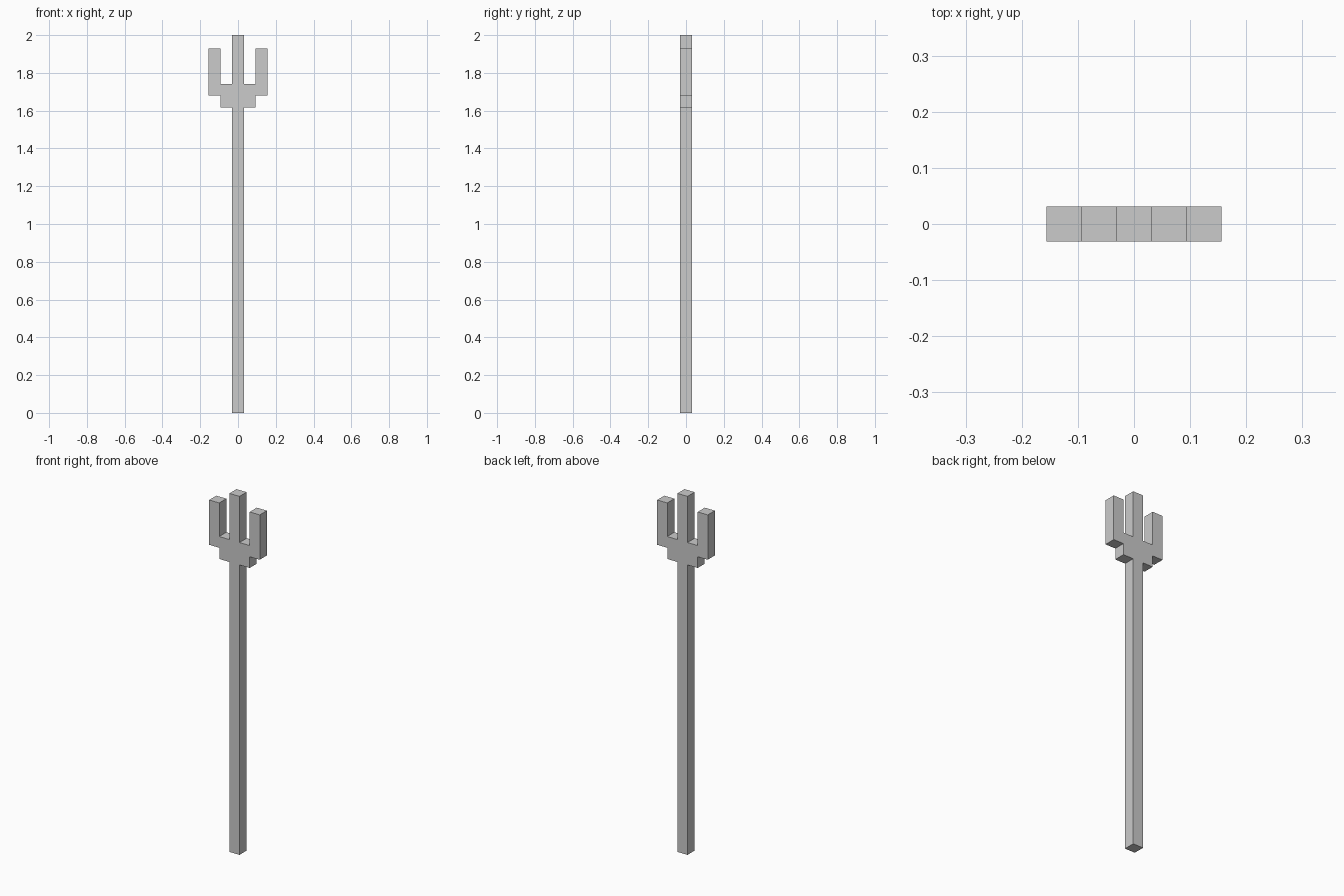
import bpy
import bmesh
from mathutils import Vector

if "Cube" in bpy.data.objects:
    bpy.data.objects.remove(bpy.data.objects["Cube"])

U = 0.0625          # thickness of every bar
H = U / 2
PRONG_TOP = 1.93


def box(name, x0, x1, z0, z1):
    """Square-edged bar of thickness U, centred on y = 0."""
    bm = bmesh.new()
    bmesh.ops.create_cube(bm, size=1)
    bmesh.ops.scale(bm, vec=(x1 - x0, U, z1 - z0), verts=bm.verts)
    bmesh.ops.translate(bm, vec=Vector(((x0 + x1) / 2, 0, (z0 + z1) / 2)), verts=bm.verts)
    mesh = bpy.data.meshes.new(name)
    bm.to_mesh(mesh)
    bm.free()
    obj = bpy.data.objects.new(name, mesh)
    bpy.context.collection.objects.link(obj)
    return obj


# Shaft running up into the centre prong
box("shaft", -H, H, 0, 2)

# Stepped fork head, one side at a time
prong_bottom = PRONG_TOP - 4 * U
for side, s in (("left", -1), ("right", 1)):
    for part, inner, outer, z0, z1 in (
        ("crossbar", H, H + U, prong_bottom - U, prong_bottom + U),
        ("prong", H + U, H + 2 * U, prong_bottom, PRONG_TOP),
    ):
        x0, x1 = sorted((s * inner, s * outer))
        box(f"{part}_{side}", x0, x1, z0, z1)
